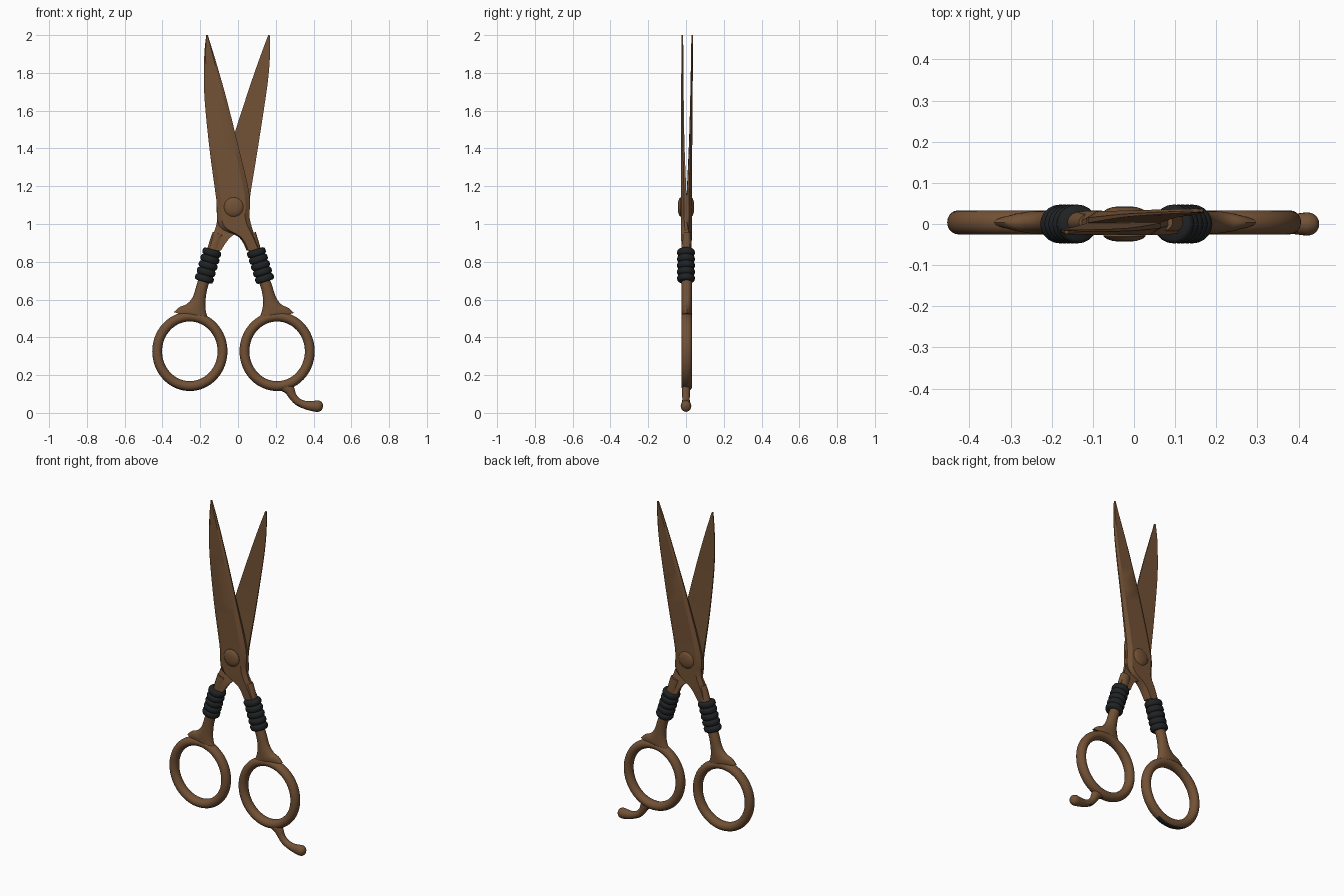
import bpy, bmesh, math
from mathutils import Vector

if "Cube" in bpy.data.objects:
    bpy.data.objects.remove(bpy.data.objects["Cube"])


def material(name, rgb):
    m = bpy.data.materials.new(name)
    m.diffuse_color = (*rgb, 1)
    m.use_nodes = True
    m.node_tree.nodes["Principled BSDF"].inputs["Base Color"].default_value = m.diffuse_color
    return m


BROWN = material("bronze brown", (0.17, 0.083, 0.036))
BLACK = material("rubber black", (0.014, 0.016, 0.017))


def finish(bm, name, mats, angle=40):
    bmesh.ops.recalc_face_normals(bm, faces=bm.faces)
    me = bpy.data.meshes.new(name)
    bm.to_mesh(me)
    bm.free()
    ob = bpy.data.objects.new(name, me)
    bpy.context.collection.objects.link(ob)
    for m in mats:
        me.materials.append(m)
    bpy.context.view_layer.objects.active = ob
    ob.select_set(True)
    bpy.ops.object.shade_smooth_by_angle(angle=math.radians(angle))
    ob.select_set(False)
    return ob


def skin(bm, rings, closed=False):
    # Bridge successive vertex rings and cap the ends of open skins
    vs = [[bm.verts.new(p) for p in r] for r in rings]
    n = len(vs[0])
    for i in range(len(vs) if closed else len(vs) - 1):
        a, b = vs[i], vs[(i + 1) % len(vs)]
        for j in range(n):
            bm.faces.new((a[j], a[(j + 1) % n], b[(j + 1) % n], b[j]))
    if not closed:
        bm.faces.new(vs[0])
        bm.faces.new(vs[-1])


def spline(pts, steps=5):
    # Catmull-Rom through points of any dimension
    out = []
    for i in range(len(pts) - 1):
        p0, p1 = pts[max(i - 1, 0)], pts[i]
        p2, p3 = pts[i + 1], pts[min(i + 2, len(pts) - 1)]
        for s in range(steps):
            t = s / steps
            out.append([0.5 * (2 * b + (c - a) * t + (2 * a - 5 * b + 4 * c - d) * t * t
                               + (3 * b - a - 3 * c + d) * t ** 3)
                        for a, b, c, d in zip(p0, p1, p2, p3)])
    return out + [list(pts[-1])]


def tube(name, path, mats, closed=False, y=0.004, seg=20):
    # Elliptical sweep; path points are (x, z, half width, half depth)
    bm = bmesh.new()
    rings, n = [], len(path)
    for i, (x, z, rw, ry) in enumerate(path):
        a = path[(i - 1) % n if closed else max(i - 1, 0)]
        b = path[(i + 1) % n if closed else min(i + 1, n - 1)]
        side = Vector((b[1] - z + z - a[1], 0, a[0] - b[0])).normalized()
        c = Vector((x, y, z))
        rings.append([c + side * rw * math.cos(k * math.tau / seg)
                      + Vector((0, ry * math.sin(k * math.tau / seg), 0)) for k in range(seg)])
    skin(bm, rings, closed)
    return finish(bm, name, mats)


def blade(name, rows, front):
    # Rows: left x, z, right x, z, outer y, inner y; the outer face is bevelled
    bm = bmesh.new()
    rings = []
    for xl, zl, xr, zr, yo, yi in spline(rows, 4):
        l, r = Vector((xl, 0, zl)), Vector((xr, 0, zr))
        ym = yi + (yo - yi) * 0.45

        def at(t, y):
            p = l.lerp(r, t)
            return (p.x, y, p.z)
        rings.append([at(0, yi), at(0, ym), at(0.14, yo), at(0.86, yo), at(1, ym), at(1, yi)])
    skin(bm, rings)
    return finish(bm, name, [BROWN], 25)


# Crossing blades, each tapering down into its neck
blade("front_blade", [
    (-.168, 2.0, -.160, 2.0, -.024, -.016), (-.177, 1.92, -.135, 1.92, -.025, -.014),
    (-.180, 1.82, -.105, 1.82, -.025, -.013), (-.177, 1.66, -.060, 1.66, -.026, -.012),
    (-.150, 1.39, .000, 1.42, -.026, -.008), (-.115, 1.13, .060, 1.16, -.027, .002),
    (-.100, .99, .062, 1.03, -.027, .004), (.005, .93, .092, .93, -.026, .018),
    (.045, .86, .120, .86, -.022, .026)], True)
blade("back_blade", [
    (.160, 2.0, .168, 2.0, .037, .029), (.130, 1.92, .170, 1.91, .037, .027),
    (.087, 1.80, .162, 1.79, .036, .025), (.040, 1.66, .145, 1.66, .035, .022),
    (-.030, 1.44, .105, 1.40, .033, .016), (-.110, 1.14, .062, 1.13, .031, .003),
    (-.110, 1.02, .055, 1.00, .031, .003), (-.135, .93, -.040, .93, .031, -.014),
    (-.150, .86, -.090, .86, .028, -.020)], False)

# Pivot screw with a low dome on both faces
bm = bmesh.new()
prof = [(.012, -.043), (.030, -.041), (.044, -.036), (.051, -.030),
        (.051, .030), (.044, .036), (.030, .041), (.012, .043)]
skin(bm, [[(-.023 + r * math.cos(k * math.tau / 32), y, 1.09 + r * math.sin(k * math.tau / 32))
           for k in range(32)] for r, y in prof])
finish(bm, "pivot_screw", [BROWN])

# Handles: shank flaring into the finger ring, and a ribbed grip sleeve
SHANKS = {
    "left": (-.255, [(-.105, .95, .030, .022), (-.125, .88, .033, .026), (-.155, .78, .032, .027),
                     (-.190, .67, .030, .027), (-.207, .60, .036, .027), (-.222, .555, .056, .028),
                     (-.234, .525, .088, .027), (-.240, .505, .105, .020)]),
    "right": (.207, [(.065, .95, .030, .022), (.083, .88, .033, .026), (.110, .78, .032, .027),
                     (.150, .67, .030, .027), (.168, .60, .036, .027), (.180, .555, .056, .028),
                     (.190, .525, .088, .027), (.195, .505, .105, .020)]),
}
GRIPS = {"left": ((-.134, .865), (-.183, .695)), "right": ((.092, .865), (.146, .695))}

for side, (cx, pts) in SHANKS.items():
    tube(side + "_shank", spline(pts), [BROWN])
    ring = [(cx + .173 * math.cos(a), .326 + .184 * math.sin(a), .026, .029)
            for a in (k * math.tau / 64 for k in range(64))]
    ob = tube(side + "_finger_ring", ring, [BROWN, BLACK], closed=True)
    if side == "left":  # worn dark patch underneath
        for p in ob.data.polygons:
            p.material_index = int(p.normal.z < -.8 and p.center.z < .14)
    (x0, z0), (x1, z1) = GRIPS[side]
    ribs = []
    for k in range(41):
        t = k / 40
        r = .041 + .010 * math.sqrt(abs(math.sin(5 * math.pi * t)))
        ribs.append((x0 + (x1 - x0) * t, z0 + (z1 - z0) * t, r, r * .93))
    tube(side + "_grip_sleeve", ribs, [BLACK], y=0)

# Finger rest curling from the right ring, with a rounded tip
ob = tube("finger_rest", spline([
    (.245, .150, .038, .022), (.272, .122, .028, .022), (.290, .088, .021, .020),
    (.318, .058, .020, .020), (.360, .041, .022, .021), (.400, .036, .028, .026),
    (.425, .036, .030, .028), (.442, .037, .022, .020), (.450, .037, .006, .006)]),
    [BROWN, BLACK], y=0)
for p in ob.data.polygons:
    p.material_index = int(p.normal.z < -.6 and p.center.x < .33)
